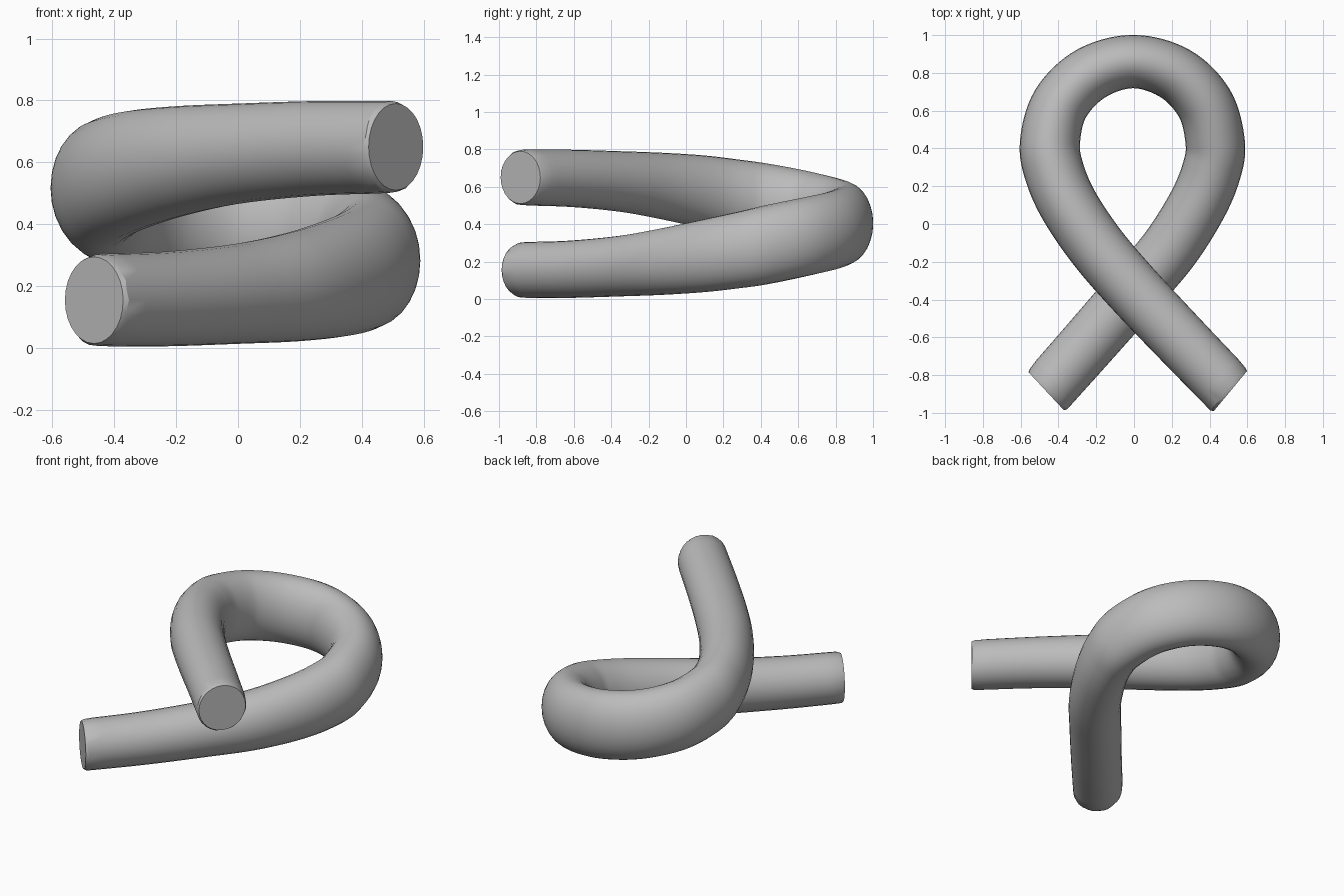
import bpy, bmesh, math, random
from mathutils import Vector

if "Cube" in bpy.data.objects:
    bpy.data.objects.remove(bpy.data.objects["Cube"])

random.seed(4)
SIDES, STEPS = 28, 8

# centreline x, y, z, then half width and half height of the tube;
# low front end, round the taller back, up to the high front end
path = [Vector(p) for p in (
    (-0.465, -0.885, 0.155, 0.147, 0.149), (-0.235, -0.625, 0.159, 0.150, 0.153),
    (0.0, -0.355, 0.176, 0.153, 0.162), (0.19, -0.13, 0.2, 0.155, 0.178),
    (0.335, 0.10, 0.232, 0.156, 0.195), (0.41, 0.28, 0.262, 0.157, 0.205),
    (0.43, 0.43, 0.29, 0.157, 0.212), (0.375, 0.635, 0.332, 0.153, 0.212),
    (0.22, 0.795, 0.37, 0.147, 0.21), (-0.005, 0.86, 0.405, 0.141, 0.21),
    (-0.23, 0.795, 0.437, 0.147, 0.21), (-0.39, 0.635, 0.475, 0.153, 0.212),
    (-0.445, 0.43, 0.513, 0.159, 0.212), (-0.42, 0.27, 0.542, 0.159, 0.205),
    (-0.34, 0.09, 0.573, 0.157, 0.195), (-0.19, -0.13, 0.604, 0.155, 0.178),
    (0.0, -0.35, 0.628, 0.153, 0.162), (0.25, -0.615, 0.645, 0.150, 0.153),
    (0.51, -0.885, 0.65, 0.147, 0.149))]


def spline(points):
    """Smooth samples and level tangents through the points."""
    pts = [2 * points[0] - points[1]] + points + [2 * points[-1] - points[-2]]
    out = []
    for i in range(1, len(pts) - 2):
        a, b, c, d = pts[i - 1:i + 3]
        last = i == len(pts) - 3
        for k in range(STEPS + (1 if last else 0)):
            t = k / STEPS
            pos = 0.5 * (2 * b + (c - a) * t + (2 * a - 5 * b + 4 * c - d) * t * t
                         + (3 * b - a - 3 * c + d) * t ** 3)
            tan = 0.5 * ((c - a) + 2 * (2 * a - 5 * b + 4 * c - d) * t
                         + 3 * (3 * b - a - 3 * c + d) * t * t)
            out.append((pos, Vector((tan[0], tan[1], 0)).normalized()))
    return out


def ring(bm, sample, tan, trim=0.0, shift=0.0, wobble=0.0):
    """Upright oval section across the tube."""
    pos, w, h = Vector(sample[:3]), sample[3] - trim, sample[4] - trim
    side = Vector((tan.y, -tan.x, 0))
    verts = []
    for k in range(SIDES):
        a = 2 * math.pi * k / SIDES
        along = tan * (shift + wobble * random.random())
        verts.append(bm.verts.new(pos + along + side * w * math.cos(a)
                                  + Vector((0, 0, h * math.sin(a)))))
    return verts


bm = bmesh.new()
samples = spline(path)
first, last = samples[0][0], samples[-1][0]
# the cut ends are slightly skewed, with an uneven chamfer
cut_a = Vector((0.73, 0.68, 0)).normalized()
cut_b = Vector((0.77, -0.64, 0)).normalized()
rings = [ring(bm, first, cut_a, 0.009), ring(bm, first, cut_a, 0.001, 0.008, 0.02)]
rings += [ring(bm, p, t) for p, t in samples[2:-2]]
rings += [ring(bm, last, cut_b, 0.001, -0.008, -0.02), ring(bm, last, cut_b, 0.009)]
for r0, r1 in zip(rings, rings[1:]):
    for k in range(SIDES):
        n = (k + 1) % SIDES
        bm.faces.new((r0[k], r0[n], r1[n], r1[k]))
# flat end caps
bm.faces.new(rings[0])
bm.faces.new(rings[-1])
bmesh.ops.recalc_face_normals(bm, faces=bm.faces[:])

mesh = bpy.data.meshes.new("looped_tube")
bm.to_mesh(mesh)
bm.free()
tube = bpy.data.objects.new("looped_tube", mesh)
bpy.context.collection.objects.link(tube)

grey = bpy.data.materials.new("plain grey")
grey.diffuse_color = (0.5, 0.5, 0.5, 1)
grey.use_nodes = True
grey.node_tree.nodes["Principled BSDF"].inputs["Base Color"].default_value = grey.diffuse_color
mesh.materials.append(grey)

bpy.context.view_layer.objects.active = tube
tube.select_set(True)
bpy.ops.object.shade_smooth_by_angle(angle=math.radians(30))
